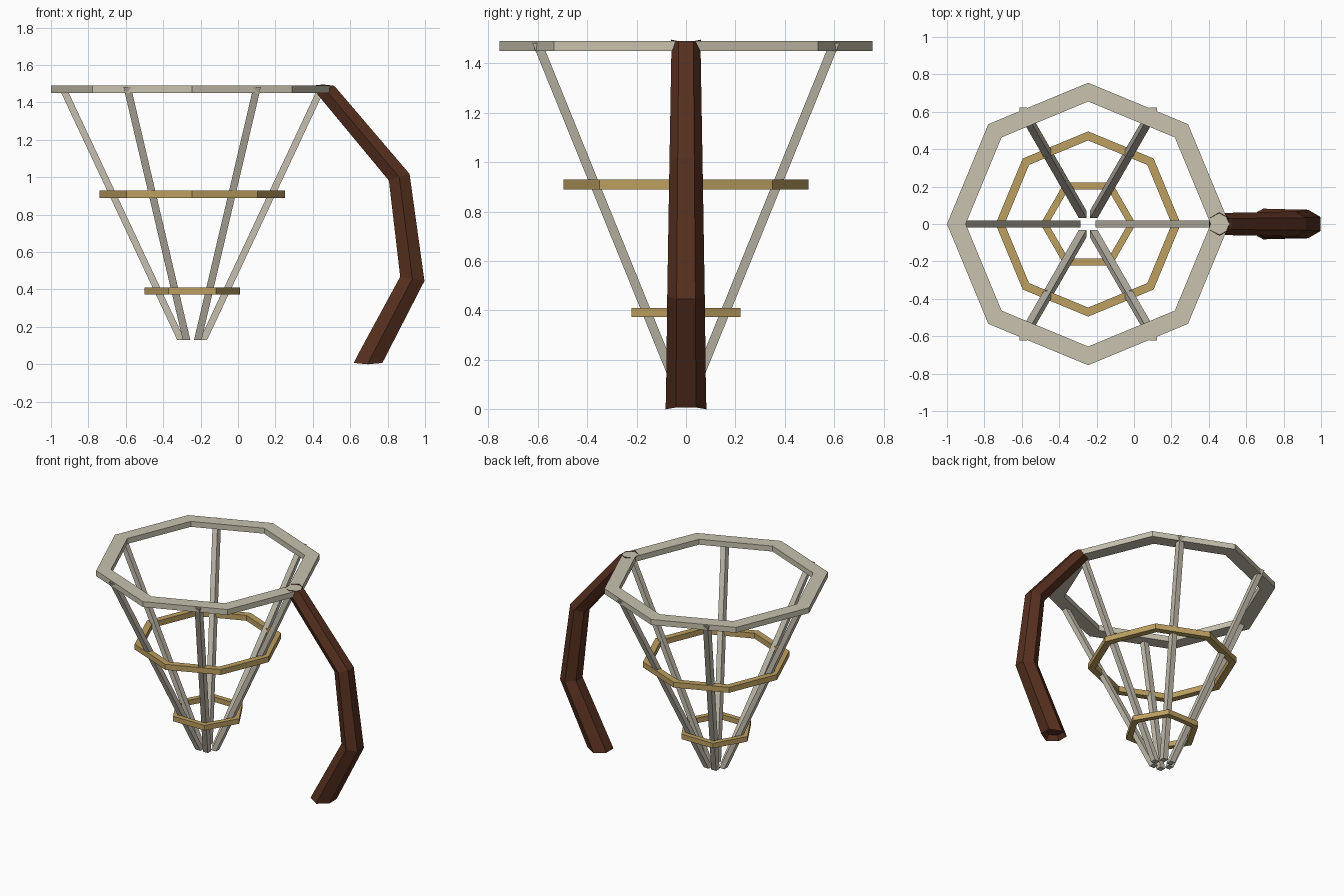
import bpy
import math
from mathutils import Vector

cube = bpy.data.objects.get("Cube")
if cube:
    bpy.data.objects.remove(cube)

CX = -0.245  # axis of the basket


def material(name, rgb):
    m = bpy.data.materials.new(name)
    m.use_nodes = True
    m.diffuse_color = (*rgb, 1)
    m.node_tree.nodes["Principled BSDF"].inputs["Base Color"].default_value = (*rgb, 1)
    return m


pale = material("pale wood", (0.58, 0.54, 0.43))
slat_wood = material("grey wood", (0.57, 0.53, 0.44))
gold = material("golden cane", (0.51, 0.35, 0.12))
brown = material("dark brown leather", (0.095, 0.030, 0.014))


def loft(name, loops, mat, closed=False):
    """Skin a list of equal point loops; cap the ends unless closed."""
    n, k = len(loops[0]), len(loops)
    verts = [p for loop in loops for p in loop]
    faces = []
    for i in range(k if closed else k - 1):
        a, b = i * n, (i + 1) % k * n
        for j in range(n):
            j2 = (j + 1) % n
            faces.append((a + j, a + j2, b + j2, b + j))
    if not closed:
        faces.append(tuple(reversed(range(n))))
        faces.append(tuple(range((k - 1) * n, k * n)))
    mesh = bpy.data.meshes.new(name)
    mesh.from_pydata(verts, [], faces)
    mesh.materials.append(mat)
    obj = bpy.data.objects.new(name, mesh)
    bpy.context.collection.objects.link(obj)
    return obj


def hoop(name, sides, outer, inner, z0, z1, mat):
    loops = []
    for i in range(sides):
        a = math.tau * i / sides
        c, s = math.cos(a), math.sin(a)
        profile = [(inner, z0), (outer, z0), (outer, z1), (inner, z1)]
        loops.append([(CX + r * c, r * s, z) for r, z in reversed(profile)])
    return loft(name, loops, mat, closed=True)


# Hoops
hoop("top_rim", 8, 0.755, 0.655, 1.45, 1.49, pale)
hoop("middle_hoop", 8, 0.495, 0.447, 0.89, 0.93, gold)
hoop("lower_hoop", 6, 0.255, 0.213, 0.373, 0.41, gold)

# Slanted slats with level ends
for i in range(6):
    a = math.tau * i / 6
    ends = []
    for r, z in ((0.06, 0.13), (0.695, 1.483)):
        x, y = CX + r * math.cos(a), r * math.sin(a)
        ends.append([(x + 0.02 * sx, y + 0.02 * sy, z)
                     for sx, sy in ((-1, -1), (1, -1), (1, 1), (-1, 1))])
    loft(f"slat_{i + 1}", ends, slat_wood)


# Bent six-sided tail: centre x, z, radius, tilt of section (deg), lip height
def section(x, z, radius, tilt, lip=0.0, flat=1.0):
    t = math.radians(tilt)
    u = Vector((math.cos(t), 0, math.sin(t)))
    pts = []
    for j in range(6):
        a = math.tau * j / 6
        side, out = radius * math.cos(a), radius * math.sin(a) * flat
        p = Vector((x, side, z)) + u * out
        p.z += lip * abs(math.cos(a))
        pts.append(p)
    return pts


tail = [
    section(0.69, 0.04, 0.06, 0),            # recessed end
    section(0.695, 0.014, 0.084, 0, -0.014, 1.05),
    section(0.712, 0.04, 0.081, -14),
    section(0.932, 0.457, 0.076, -10),
    section(0.862, 1.0, 0.067, 18),
    section(0.475, 1.46, 0.059, 25),
    section(0.455, 1.484, 0.061, 0, 0.012),
    section(0.462, 1.465, 0.045, 0),         # recessed end
]
loft("curved_tail", tail, brown)
